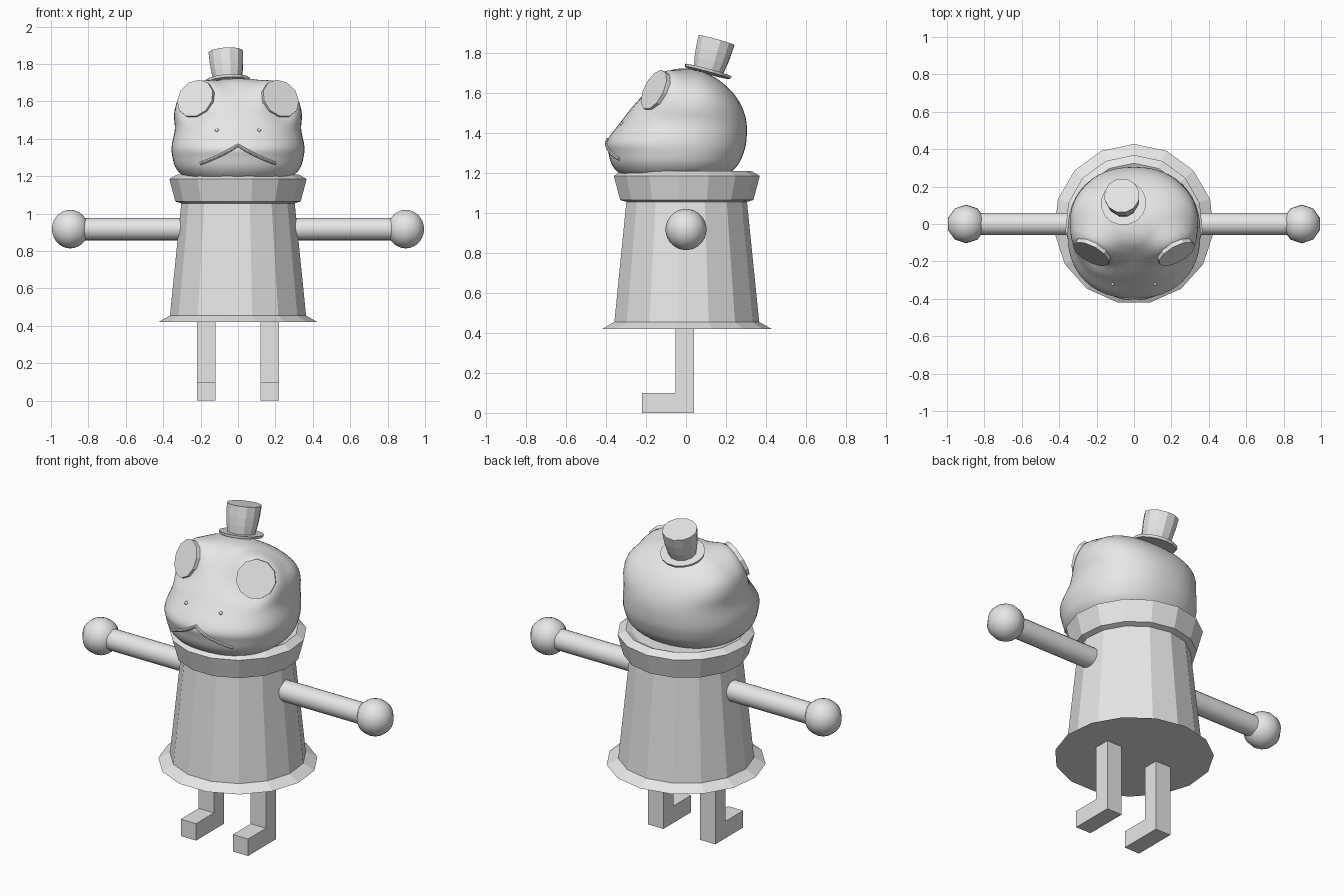
import bpy, bmesh, math
from mathutils import Vector, Matrix
from mathutils.bvhtree import BVHTree

if "Cube" in bpy.data.objects:
    bpy.data.objects.remove(bpy.data.objects["Cube"])

grey = bpy.data.materials.new("plain grey")
grey.diffuse_color = (0.8, 0.8, 0.8, 1)
grey.use_nodes = True
grey.node_tree.nodes["Principled BSDF"].inputs["Base Color"].default_value = grey.diffuse_color


def finish(name, bm, smooth=None):
    bmesh.ops.recalc_face_normals(bm, faces=bm.faces)
    me = bpy.data.meshes.new(name)
    bm.to_mesh(me)
    bm.free()
    me.materials.append(grey)
    ob = bpy.data.objects.new(name, me)
    bpy.context.collection.objects.link(ob)
    if smooth:
        bpy.ops.object.select_all(action='DESELECT')
        ob.select_set(True)
        bpy.context.view_layer.objects.active = ob
        bpy.ops.object.shade_smooth_by_angle(angle=math.radians(smooth))
    return ob


def loft(rings):
    """Closed skin through equal rings of points, capped at both ends."""
    bm = bmesh.new()
    vs = [[bm.verts.new(p) for p in r] for r in rings]
    n = len(vs[0])
    for a, b in zip(vs, vs[1:]):
        for i in range(n):
            j = (i + 1) % n
            bm.faces.new((a[i], a[j], b[j], b[i]))
    bm.faces.new(vs[0][::-1])
    bm.faces.new(vs[-1])
    return bm


def turned(profile, sides, matrix=Matrix()):
    """Lathe a (radius, height) profile, one corner pointing to +y."""
    rings = []
    for r, z in profile:
        angles = [2 * math.pi * k / sides for k in range(sides)]
        rings.append([matrix @ Vector((-r * math.sin(a), r * math.cos(a), z)) for a in angles])
    return loft(rings)


def along(axis, origin):
    return Matrix.Translation(origin) @ Vector(axis).to_track_quat('Z', 'Y').to_matrix().to_4x4()


def smoothstep(a, b, x):
    t = min(1, max(0, (x - a) / (b - a)))
    return t * t * (3 - 2 * t)


# Coat with flared hem and collar
finish("coat", turned([(.428, .42), (.366, .455), (.305, 1.055), (.337, 1.065),
                       (.369, 1.185), (.325, 1.21), (.29, 1.195)], 15))

# Legs, arms and hands
for s, side in ((-1, "left"), (1, "right")):
    outline = [(-.22, 0), (.04, 0), (.04, .42), (-.053, .42), (-.053, .1), (-.22, .1)]
    finish(side + "_leg", loft([[(s * x, y, z) for y, z in outline] for x in (.12, .22)]))
    finish(side + "_arm", turned([(.06, 0), (.06, .58)], 20, along((s, 0, 0), (s * .28, 0, .917))), 35)
    bm = bmesh.new()
    bmesh.ops.create_uvsphere(bm, u_segments=10, v_segments=14, radius=.103,
                              matrix=Matrix.Translation((s * .897, 0, .917)))
    finish(side + "_hand", bm, 60)

# Head: stacked rounded sections (height, half width, front y, back y)
sections = [(1.14, .18, -.24, .12), (1.19, .28, -.325, .205), (1.24, .33, -.37, .26),
            (1.30, .35, -.388, .288), (1.36, .355, -.395, .302), (1.45, .338, -.33, .303),
            (1.53, .342, -.268, .28), (1.60, .322, -.205, .235), (1.66, .26, -.15, .17),
            (1.70, .18, -.105, .10), (1.718, .09, -.06, .035), (1.722, .01, -.02, 0)]


def catmull(p, q, r, s, t):
    return [.5 * (2 * b + (c - a) * t + (2 * a - 5 * b + 4 * c - d) * t * t
                  + (3 * b - a - 3 * c + d) * t ** 3) for a, b, c, d in zip(p, q, r, s)]


def section_ring(z, w, front, back, n=2.25, segs=48):
    ring = []
    for k in range(segs):
        a = 2 * math.pi * k / segs
        c, d = math.cos(a), math.sin(a)
        ring.append((w * math.copysign(abs(c) ** (2 / n), c),
                     (front + back) / 2 + (back - front) / 2 * math.copysign(abs(d) ** (2 / n), d), z))
    return ring


pad = [sections[0]] + sections + [sections[-1]]
steps = [catmull(*pad[i:i + 4], j / 4) for i in range(len(sections) - 1) for j in range(4)]
head = loft([section_ring(*s) for s in steps + [sections[-1]]])

# Raise a flat-topped bump behind each eye
eyes = [(Vector((s * .228, -.158, 1.615)), Vector((s * .45, -.8, .4)).normalized()) for s in (-1, 1)]
for v in head.verts:
    for centre, normal in eyes:
        rel = v.co - centre
        d = rel.dot(normal)
        radial = (rel - d * normal).length
        w = (1 - smoothstep(.085, .17, radial)) * smoothstep(-.17, -.06, d)
        v.co += normal * (-.012 - d) * w
tree = BVHTree.FromBMesh(head)
finish("head", head, 60)

# Eye plates
for (centre, normal), side in zip(eyes, ("left", "right")):
    finish(side + "_eye", turned([(.108, -.02), (.108, .004)], 11, along(normal, centre)))


def on_face(x, z):
    return tree.ray_cast(Vector((x, -2, z)), Vector((0, 1, 0)))[0]


# Nostrils
for s, side in ((-1, "left"), (1, "right")):
    bm = bmesh.new()
    bmesh.ops.create_uvsphere(bm, u_segments=8, v_segments=6, radius=.01,
                              matrix=Matrix.Translation(on_face(s * .113, 1.445)))
    finish(side + "_nostril", bm, 60)

# Downturned mouth: thin tube half sunk in the face
path = [on_face(x, 1.365 - .62 * abs(x) + .7 * x * x) for x in [(k - 10) * .02 for k in range(21)]]
rings = []
for i, p in enumerate(path):
    t = (path[min(i + 1, 20)] - path[max(i - 1, 0)]).normalized()
    u = t.cross(Vector((0, 1, 0))).normalized()
    w = t.cross(u)
    rings.append([p + .009 * (u * math.cos(a) + w * math.sin(a))
                  for a in (k * math.pi / 4 for k in range(8))])
finish("mouth", loft(rings), 40)

# Small tilted top hat
tilt = along((-.06, .26, .96), (-.055, .108, 1.7))
finish("hat_brim", turned([(.118, 0), (.122, .014)], 16, tilt))
finish("hat_crown", turned([(.076, .01), (.086, .06), (.092, .11), (.095, .17)], 12, tilt))
